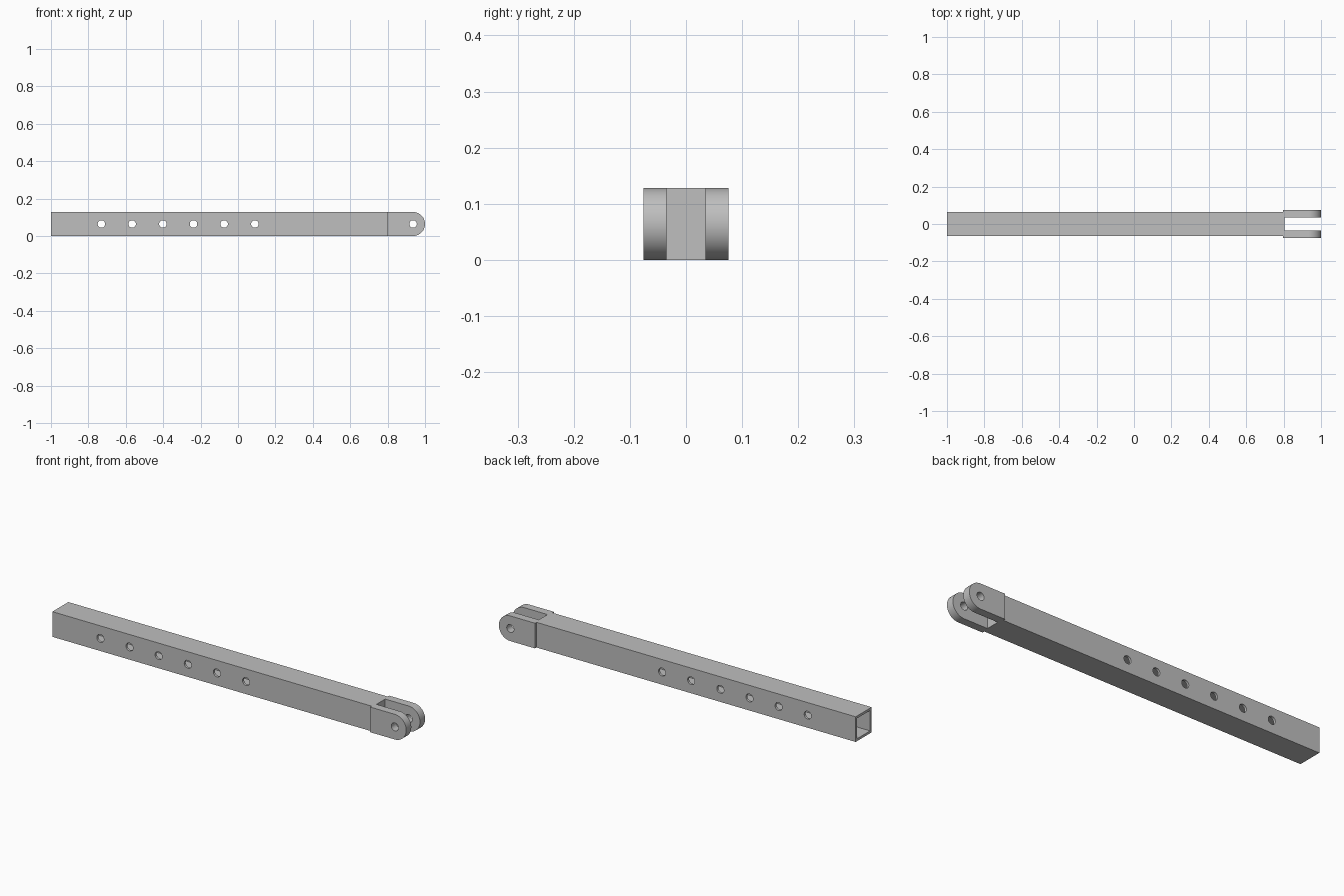
import bpy
import math
from mathutils import Matrix

old = bpy.data.objects.get("Cube")
if old:
    bpy.data.objects.remove(old, do_unlink=True)

HEIGHT = 0.128
MID = HEIGHT / 2
WALL = 0.012
JOINT_X = 0.797            # where tube meets fork
FORK_HALF = 0.076          # half width over both fork plates
SLOT_HALF = 0.035          # half width of the slot between them
SLOT_X = 0.804
PIN_X = 1 - MID
HOLE_R = 0.02

grey = bpy.data.materials.new("steel grey")
grey.use_nodes = True
colour = (0.52, 0.52, 0.52, 1)
grey.diffuse_color = colour
grey.node_tree.nodes["Principled BSDF"].inputs["Base Color"].default_value = colour


def box(name, x0, x1, half_y, z0, z1):
    bpy.ops.mesh.primitive_cube_add(size=1)
    ob = bpy.context.object
    ob.name = name
    ob.data.transform(Matrix.Translation(((x0 + x1) / 2, 0, (z0 + z1) / 2))
                      @ Matrix.Diagonal((x1 - x0, 2 * half_y, z1 - z0, 1)))
    ob.data.materials.append(grey)
    return ob


def cross_pin(name, x, radius, half_y, sides):
    bpy.ops.mesh.primitive_cylinder_add(vertices=sides, radius=radius, depth=2 * half_y)
    ob = bpy.context.object
    ob.name = name
    ob.data.transform(Matrix.Translation((x, 0, MID)) @ Matrix.Rotation(math.pi / 2, 4, 'X'))
    ob.data.materials.append(grey)
    return ob


def combine(target, other, operation):
    mod = target.modifiers.new(operation.lower(), 'BOOLEAN')
    mod.operation = operation
    mod.solver = 'EXACT'
    mod.object = other
    bpy.ops.object.select_all(action='DESELECT')
    target.select_set(True)
    bpy.context.view_layer.objects.active = target
    bpy.ops.object.modifier_apply(modifier=mod.name)
    bpy.data.objects.remove(other, do_unlink=True)


# Hollow square tube, open at its right end
tube = box("square_tube", -1, JOINT_X, MID, 0, HEIGHT)
combine(tube, box("bore", -1.1, JOINT_X + 0.1, MID - WALL, WALL, HEIGHT - WALL), 'DIFFERENCE')

# Row of adjustment holes through both side walls
for i in range(6):
    combine(tube, cross_pin("hole", -0.73 + 0.164 * i, HOLE_R, 0.2, 32), 'DIFFERENCE')

# Rounded fork: end wall with two plates, a slot and a pin hole
fork = box("fork_end", JOINT_X, PIN_X, FORK_HALF, 0, HEIGHT)
combine(fork, cross_pin("rounded_tip", PIN_X, MID, FORK_HALF, 64), 'UNION')
combine(fork, box("slot", SLOT_X, 1.2, SLOT_HALF, -0.1, HEIGHT + 0.1), 'DIFFERENCE')
combine(fork, cross_pin("pin_hole", PIN_X, HOLE_R, 0.2, 32), 'DIFFERENCE')

# Smooth the round surfaces, keep edges sharp
for ob in (tube, fork):
    bpy.ops.object.select_all(action='DESELECT')
    ob.select_set(True)
    bpy.context.view_layer.objects.active = ob
    bpy.ops.object.shade_smooth_by_angle(angle=math.radians(30))
